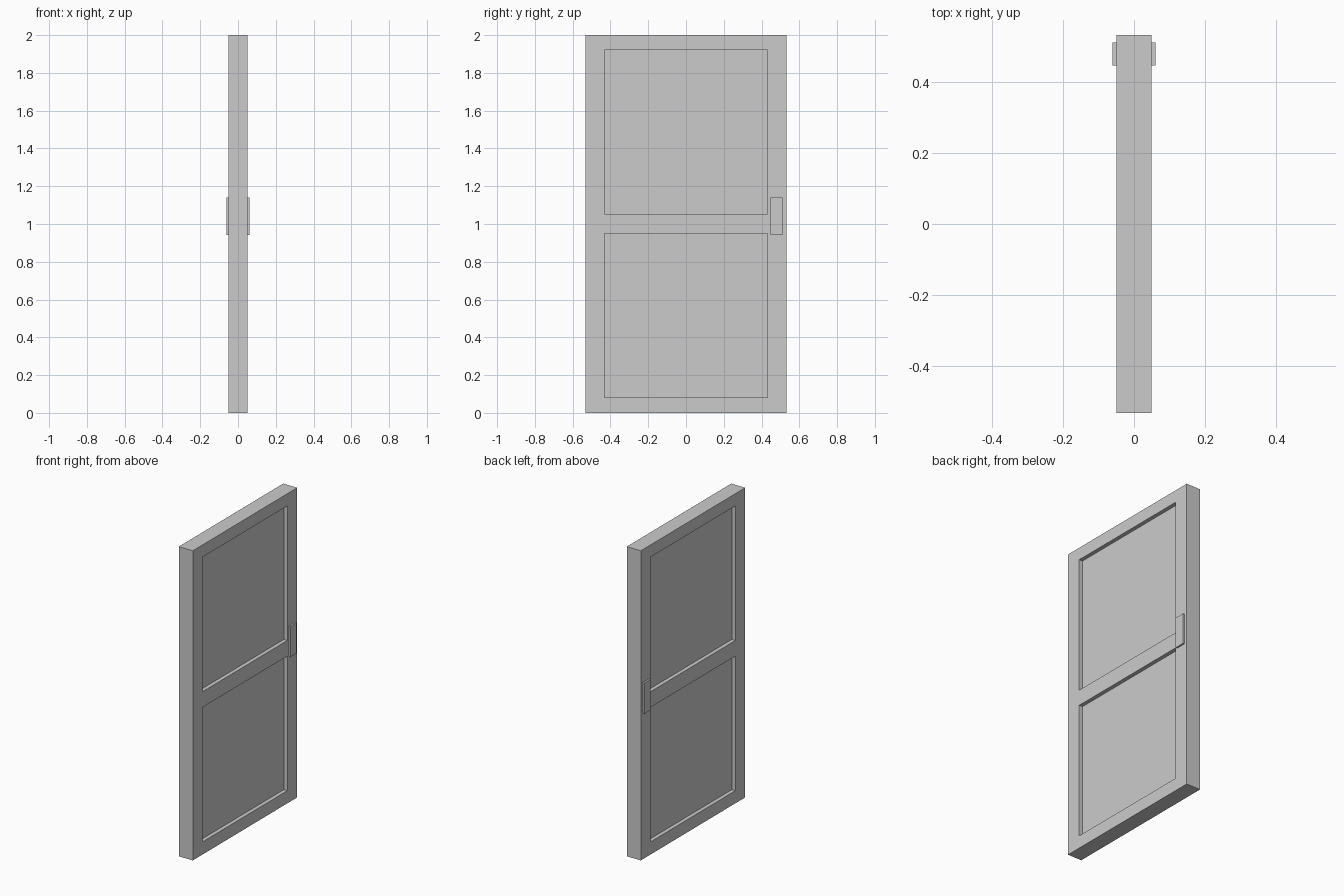
import bpy, bmesh
from mathutils import Vector, Matrix

if "Cube" in bpy.data.objects:
    bpy.data.objects.remove(bpy.data.objects["Cube"])

HALF_T, HALF_W, HEIGHT = 0.05, 0.533, 2.0
PANEL_Y = 0.432
PANELS = [(0.082, 0.951), (1.052, 1.921)]
RECESS = 0.025


def box(bm, lo, hi):
    lo, hi = Vector(lo), Vector(hi)
    m = Matrix.Translation((lo + hi) / 2) @ Matrix.Diagonal((*(hi - lo), 1))
    bmesh.ops.create_cube(bm, size=1, matrix=m)


def finish(name, bm):
    bmesh.ops.recalc_face_normals(bm, faces=bm.faces)
    mesh = bpy.data.meshes.new(name)
    bm.to_mesh(mesh)
    bm.free()
    obj = bpy.data.objects.new(name, mesh)
    bpy.context.collection.objects.link(obj)
    return obj


def cut(bm, co, no):
    bmesh.ops.bisect_plane(bm, geom=bm.verts[:] + bm.edges[:] + bm.faces[:],
                           plane_co=co, plane_no=no)


# Door slab, cut along the panel borders
bm = bmesh.new()
box(bm, (-HALF_T, -HALF_W, 0), (HALF_T, HALF_W, HEIGHT))
for y in (-PANEL_Y, PANEL_Y):
    cut(bm, (0, y, 0), (0, 1, 0))
for z in (z for p in PANELS for z in p):
    cut(bm, (0, 0, z), (0, 0, 1))

# Recessed panels on both sides
bm.normal_update()
for f in bm.faces[:]:
    c = f.calc_center_median()
    if abs(f.normal.x) > 0.9 and abs(c.y) < PANEL_Y and any(a < c.z < b for a, b in PANELS):
        push = -f.normal * RECESS
        new = bmesh.ops.extrude_face_region(bm, geom=[f])["geom"]
        bmesh.ops.translate(bm, vec=push, verts=[v for v in new if isinstance(v, bmesh.types.BMVert)])
        if f.is_valid:
            bmesh.ops.delete(bm, geom=[f], context='FACES_ONLY')
finish("door", bm)

# Handle plates on both sides
for side, name in ((1, "handle_plate_right"), (-1, "handle_plate_left")):
    bm = bmesh.new()
    xs = sorted((side * HALF_T, side * 0.061))
    box(bm, (xs[0], 0.447, 0.942), (xs[1], 0.512, 1.14))
    finish(name, bm)
